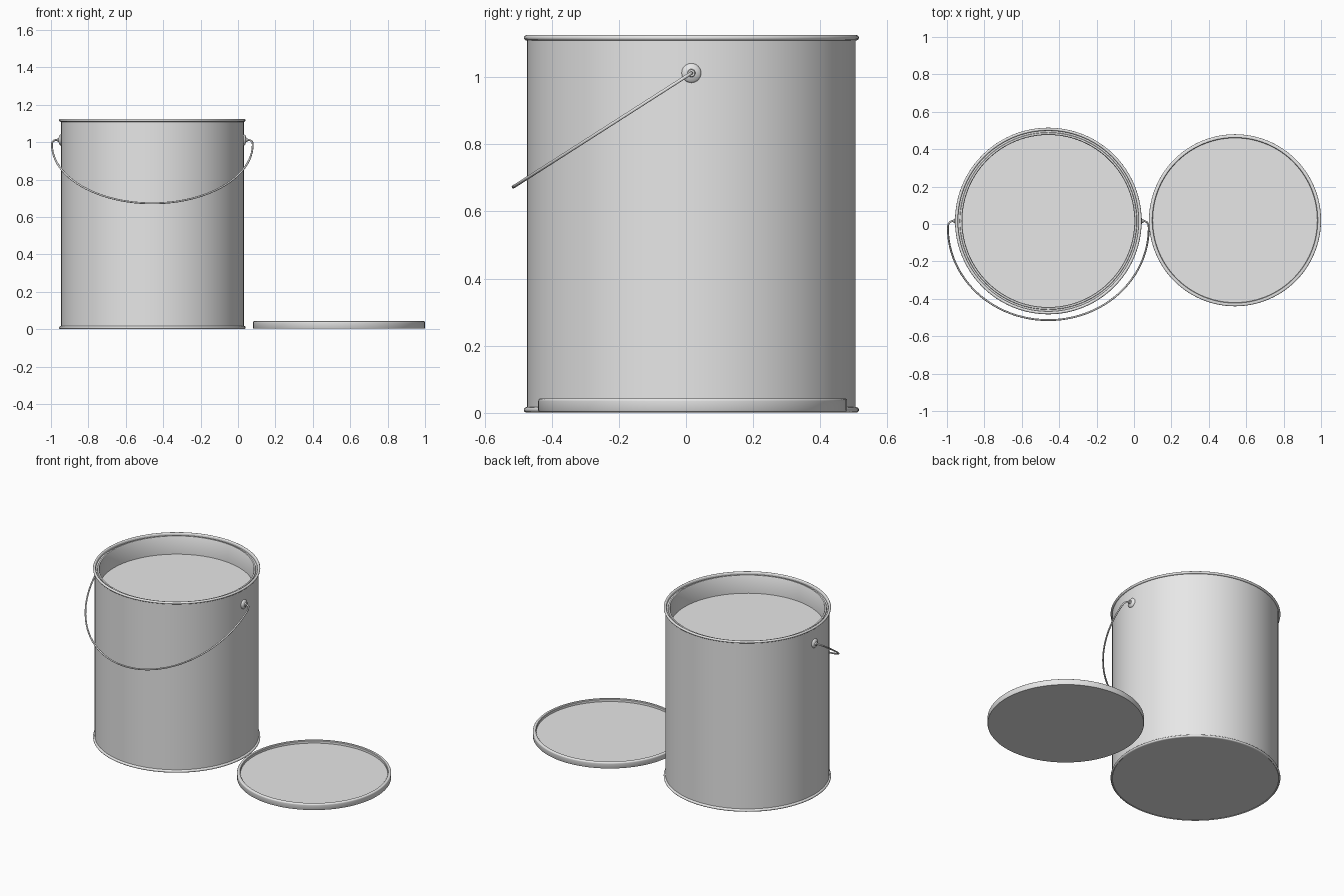
import bpy, bmesh, math
from mathutils import Vector, Matrix

cube = bpy.data.objects.get("Cube")
if cube:
    bpy.data.objects.remove(cube, do_unlink=True)

metal = bpy.data.materials.new("grey_metal")
metal.use_nodes = True
metal.diffuse_color = (0.8, 0.8, 0.8, 1)
metal.node_tree.nodes["Principled BSDF"].inputs["Base Color"].default_value = (0.8, 0.8, 0.8, 1)

CAN = Vector((-0.458, 0.016, 0))
LID = Vector((0.54, 0.02, 0))


def lathe(name, profile, place, segments=96):
    """Spin an (r, z) profile around z; ends on the axis are closed."""
    bm = bmesh.new()
    verts = [bm.verts.new((r, 0, z)) for r, z in profile]
    edges = [bm.edges.new(pair) for pair in zip(verts, verts[1:])]
    bmesh.ops.spin(bm, geom=verts + edges, axis=(0, 0, 1), cent=(0, 0, 0),
                   angle=math.tau, steps=segments, use_merge=True)
    bmesh.ops.remove_doubles(bm, verts=bm.verts, dist=0.0001)
    bmesh.ops.recalc_face_normals(bm, faces=bm.faces)
    mesh = bpy.data.meshes.new(name)
    bm.to_mesh(mesh)
    bm.free()
    obj = bpy.data.objects.new(name, mesh)
    bpy.context.collection.objects.link(obj)
    obj.matrix_world = place
    mesh.materials.append(metal)
    bpy.ops.object.select_all(action='DESELECT')
    obj.select_set(True)
    bpy.context.view_layer.objects.active = obj
    bpy.ops.object.shade_smooth_by_angle(angle=math.radians(40))
    return obj


def bead(radius, z, half, start, end, steps=8):
    """Rounded rolled edge, as points of an arc in the profile."""
    angles = [math.radians(start + (end - start) * i / steps) for i in range(steps + 1)]
    return [(radius + half * math.cos(a), z + half * math.sin(a)) for a in angles]


# Can: flat base, rolled seams, grooved lip and recessed inner surface
body = [(0, 0.004), (0.488, 0.004)]
body += bead(0.491, 0.009, 0.008, -90, 90)
body += [(0.489, 0.018), (0.489, 1.109)]
body += bead(0.491, 1.117, 0.008, -90, 180)
body += [(0.483, 1.108), (0.474, 1.108), (0.472, 1.113), (0.463, 1.113),
         (0.460, 1.108), (0.460, 0.995), (0, 0.995)]
lathe("can_body", body, Matrix.Translation(CAN))

# Lid: shallow pan with a rounded rim
lid = [(0, 0.004), (0.458, 0.004), (0.460, 0.007), (0.460, 0.035)]
lid += bead(0.453, 0.036, 0.007, 0, 90, 4)
lid += [(0.443, 0.043), (0.440, 0.040), (0.440, 0.026), (0, 0.026)]
lathe("lid", lid, Matrix.Translation(LID))

# Handle ears: domed buttons on both sides
ear = [(0, -0.02), (0.029, -0.02), (0.029, 0.006), (0.025, 0.011),
       (0.012, 0.015), (0.010, 0.022), (0, 0.022)]
for side, name in ((1, "left_ear"), (-1, "right_ear")):
    spot = CAN + Vector((side * 0.486, 0, 1.012))
    lathe(name, ear, Matrix.Translation(spot) @ Matrix.Rotation(side * math.pi / 2, 4, 'Y'), 32)

# Wire handle: half ellipse hanging in a tilted plane, hooked into the ears
fall = Vector((0, -0.53, -0.339))
hang = [(0.49, 0), (0.515, 0), (0.528, 0.012), (0.535, 0.035)]
arc = [(0.537 * math.cos(a), 0.07 + 0.93 * math.sin(a))
       for a in (math.pi * i / 48 for i in range(49))]
path = hang + arc + [(-x, t) for x, t in reversed(hang)]
curve = bpy.data.curves.new("handle", 'CURVE')
curve.dimensions = '3D'
curve.bevel_depth = 0.005
curve.bevel_resolution = 3
curve.use_fill_caps = True
spline = curve.splines.new('POLY')
spline.points.add(len(path) - 1)
for point, (x, t) in zip(spline.points, path):
    point.co = (*(CAN + Vector((x, 0, 1.012)) + fall * t), 1)
spline.use_smooth = True
curve.materials.append(metal)
handle = bpy.data.objects.new("handle", curve)
bpy.context.collection.objects.link(handle)
